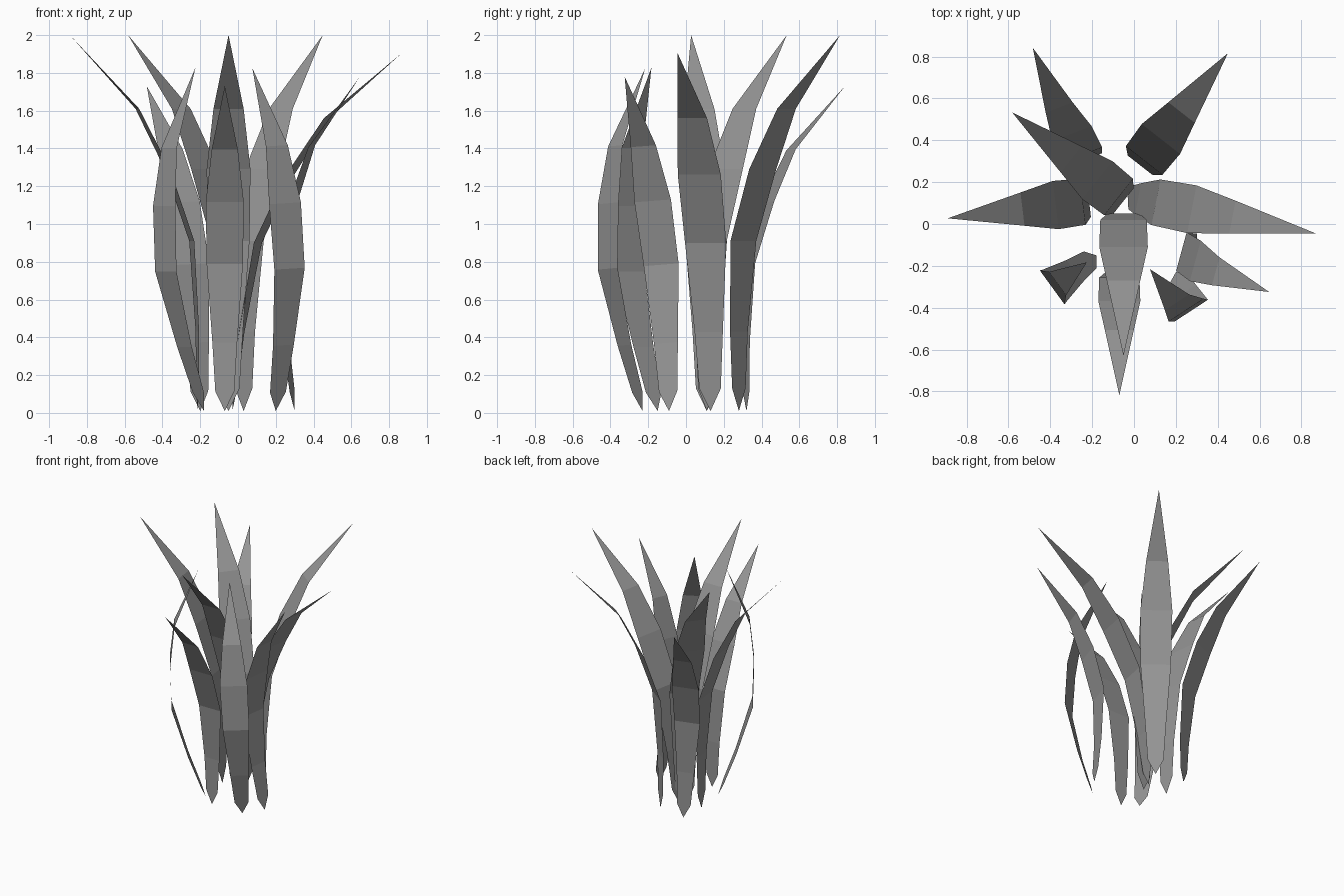
import bpy, math
from mathutils import Matrix, Vector

if "Cube" in bpy.data.objects:
    bpy.data.objects.remove(bpy.data.objects["Cube"], do_unlink=True)

mat = bpy.data.materials.new("leaf_grey")
mat.use_nodes = True
grey = (0.3, 0.3, 0.3, 1)
mat.diffuse_color = grey
mat.node_tree.nodes["Principled BSDF"].inputs["Base Color"].default_value = grey

# Leaf profile: outward bend, height, half width
BOTTOM, TIP = (0, 0), (0.68, 1.99)
RUNGS = [(0, 0.12, 0.058), (0, 0.42, 0.076), (0.03, 0.9, 0.111),
         (0.16, 1.28, 0.116), (0.32, 1.6, 0.08)]


def leaf_mesh():
    verts = [(BOTTOM[0], 0, BOTTOM[1])]
    for bend, z, half in RUNGS:
        verts += [(bend, -half, z), (bend, half, z)]
    verts.append((TIP[0], 0, TIP[1]))
    top = len(verts) - 1
    faces = [(0, 1, 2)]
    for i in range(1, top - 2, 2):
        faces.append((i, i + 2, i + 3, i + 1))
    faces.append((top - 2, top, top - 1))
    # Faces turned to the outer side of the bend
    faces = [f[::-1] for f in faces]
    mesh = bpy.data.meshes.new("leaf")
    mesh.from_pydata(verts, [], faces)
    mesh.materials.append(mat)
    return mesh


def leaf(name, x, y, facing, size=1, pitch=0, roll=0):
    ob = bpy.data.objects.new(name, mesh)
    bpy.context.collection.objects.link(ob)
    ob.matrix_world = (Matrix.Translation(Vector((x, y, 0.01)))
                       @ Matrix.Rotation(math.radians(facing), 4, 'Z')
                       @ Matrix.Rotation(pitch, 4, 'Y')
                       @ Matrix.Rotation(roll, 4, 'X')
                       @ Matrix.Scale(size, 4))


mesh = leaf_mesh()
SMALL = 0.865

# Tall leaves
leaf("back_left_leaf", 0.03, 0.28, 52)
leaf("back_right_leaf", -0.05, 0.11, 141.5)
leaf("right_leaf", -0.215, 0.11, 187)
leaf("front_tall_leaf", -0.05, 0.05, -90)
leaf("left_leaf", -0.03, 0.13, -11, 1, 0.12)

# Short leaves
leaf("rear_short_leaf", -0.2, 0.32, 111, SMALL, 0, -0.045)
leaf("front_short_leaf", -0.07, -0.23, -90, SMALL)
leaf("left_short_leaf", 0.3, -0.09, -15.7, SMALL, -0.11, 0.077)

# Leaves curling back inward
leaf("front_left_curled_leaf", 0.2, -0.23, 124, SMALL, -0.285, -0.055)
leaf("front_right_curled_leaf", -0.18, -0.15, 36, SMALL, -0.36)
